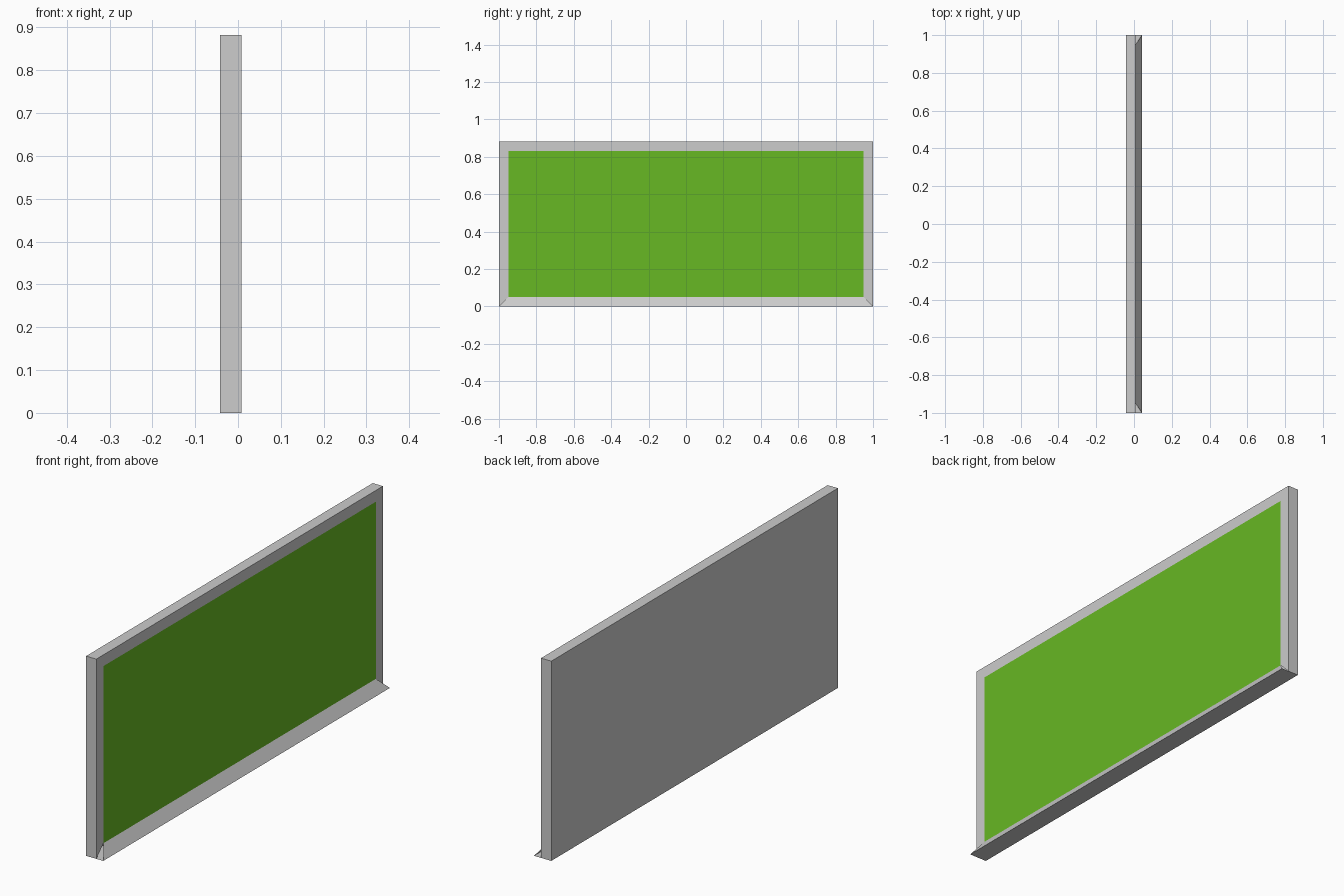
import bpy, bmesh
from mathutils import Vector

if "Cube" in bpy.data.objects:
    bpy.data.objects.remove(bpy.data.objects["Cube"])

XB, XF, XO = -0.042, 0.008, 0.042   # back, front, foot edge
HY, H, B = 1.0, 0.882, 0.05         # half length, height, frame border


def material(name, col):
    m = bpy.data.materials.new(name)
    m.diffuse_color = (*col, 1)
    m.use_nodes = True
    m.node_tree.nodes["Principled BSDF"].inputs["Base Color"].default_value = m.diffuse_color
    return m


grey = material("light grey", (0.604, 0.604, 0.604))
green = material("leaf green", (0.135, 0.479, 0.017))


def add_object(name, bm, mats):
    me = bpy.data.meshes.new(name)
    bm.to_mesh(me)
    bm.free()
    for m in mats:
        me.materials.append(m)
    ob = bpy.data.objects.new(name, me)
    bpy.context.collection.objects.link(ob)
    return ob


# Board: box whose front is inset into a grey frame around a green panel
bm = bmesh.new()
bmesh.ops.create_cube(bm, size=1)
for v in bm.verts:
    v.co = Vector((XF if v.co.x > 0 else XB, 2 * HY * v.co.y, H * (v.co.z + 0.5)))
bm.normal_update()
front = [f for f in bm.faces if f.normal.x > 0.9]
bmesh.ops.inset_region(bm, faces=front, thickness=B, use_even_offset=True)
front[0].material_index = 1
# The underside and lower frame strip are replaced by the flared foot
bm.normal_update()
open_faces = [f for f in bm.faces if f.normal.z < -0.9
              or (f.normal.x > 0.9 and f.calc_center_median().z < B)]
bmesh.ops.delete(bm, geom=open_faces, context='FACES')
add_object("framed_board", bm, [grey, green])

# Flared foot: sloping front strip with mitred ends, and the flat underside
bm = bmesh.new()
rows = [[bm.verts.new((x, s * y, z)) for s in (-1, 1)]
        for x, y, z in ((XF, HY - B, B), (XO, HY, 0), (XB, HY, 0))]
for a, b in zip(rows, rows[1:]):
    bm.faces.new((a[0], b[0], b[1], a[1]))
bm.normal_update()
add_object("flared_foot", bm, [grey])
